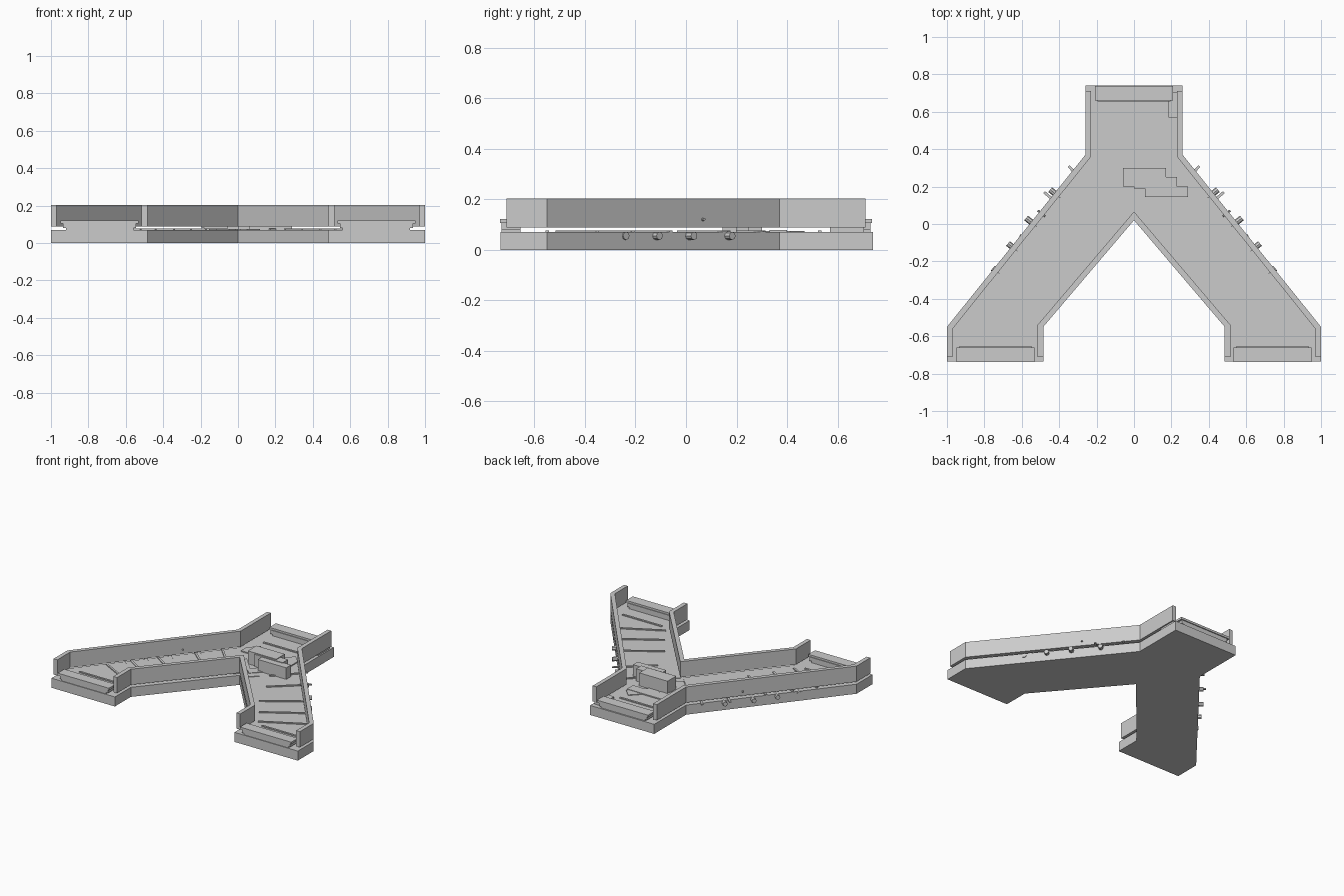
import bpy, bmesh, math
from mathutils import Vector

if "Cube" in bpy.data.objects:
    bpy.data.objects.remove(bpy.data.objects["Cube"])

BASE_TOP = 0.07


def prism(name, points, z0, z1):
    """Extrude a flat outline between two heights."""
    bm = bmesh.new()
    face = bm.faces.new([bm.verts.new((x, y, z0)) for x, y in points])
    top = bmesh.ops.extrude_face_region(bm, geom=[face])
    verts = [g for g in top["geom"] if isinstance(g, bmesh.types.BMVert)]
    bmesh.ops.translate(bm, verts=verts, vec=(0, 0, z1 - z0))
    bmesh.ops.recalc_face_normals(bm, faces=bm.faces)
    mesh = bpy.data.meshes.new(name)
    bm.to_mesh(mesh)
    bm.free()
    obj = bpy.data.objects.new(name, mesh)
    bpy.context.collection.objects.link(obj)
    return obj


def box(name, x0, x1, y0, y1, z0, z1):
    return prism(name, [(x0, y0), (x1, y0), (x1, y1), (x0, y1)], z0, z1)


def bar(name, a, b, width, z0, z1):
    """Straight bar with a given width between two floor points."""
    a, b = Vector(a), Vector(b)
    d = (b - a).normalized()
    n = Vector((-d.y, d.x)) * width / 2
    return prism(name, [a - n, b - n, b + n, a + n], z0, z1)


def flip(points):
    return [(-x, y) for x, y in points]


def wall(name, path, thick):
    """Mitred wall growing to the left of the path."""
    pts = [Vector(p) for p in path]
    dirs = [(q - p).normalized() for p, q in zip(pts, pts[1:])]
    norms = [Vector((-d.y, d.x)) for d in dirs]
    inner = []
    for i, p in enumerate(pts):
        n0, n1 = norms[max(i - 1, 0)], norms[min(i, len(norms) - 1)]
        inner.append(p + (n0 + n1) * thick / (1 + n0.dot(n1)))
    return prism(name, pts + inner[::-1], 0.088, 0.203)


def pipe(name, side, y, z, radius, out):
    """Pipe stub poking through the slanted outer face."""
    n = Vector((0.78, 0.627, 0))
    p = Vector((0.26 + (0.37 - y) * 0.804, y, z)) + n * (out - 0.04) / 2
    p.x *= side
    n.x *= side
    bpy.ops.mesh.primitive_cylinder_add(vertices=8, radius=radius, depth=out + 0.04, location=p)
    obj = bpy.context.object
    obj.name = name
    obj.rotation_euler = n.to_track_quat('Z', 'Y').to_euler()


# Forked base slab
half = [(0.26, 0.74), (0.26, 0.37), (1, -0.55), (1, -0.735), (0.485, -0.735), (0.485, -0.55)]
prism("base_slab", half + [(0, 0.02)] + flip(half)[::-1], 0, BASE_TOP)

# Parapet walls, standing just clear of the slab
outer = [(-0.26, 0.71), (-0.26, 0.37), (-1, -0.55), (-1, -0.71)]
wall("outer_wall_left", outer, 0.03)
wall("outer_wall_right", flip(outer)[::-1], 0.03)
fork = [(-0.485, -0.71), (-0.485, -0.55)]
wall("fork_wall", fork + [(0, 0.02)] + flip(fork)[::-1], 0.03)

# Threshold step with overhanging cap at each of the three ends
for name, cx, s in (("north", 0, 1), ("left", -0.74, -1), ("right", 0.74, -1)):
    ys = sorted((s * 0.655, s * 0.73))
    box(name + "_step", cx - 0.18, cx + 0.18, *ys, BASE_TOP, 0.082)
    box(name + "_step_body", cx - 0.195, cx + 0.195, *ys, 0.08, 0.108)
    ys = sorted((s * 0.66, s * 0.737))
    box(name + "_step_cap", cx - 0.208, cx + 0.208, *ys, 0.106, 0.122)

# Raised strips fanning along both arms
strips = [((-0.35, 0.31), (-0.17, 0.12)), ((-0.48, 0.17), (-0.25, -0.03)),
          ((-0.61, -0.06), (-0.34, -0.24)), ((-0.72, -0.21), (-0.44, -0.385)),
          ((-0.82, -0.35), (-0.52, -0.51)), ((-0.9, -0.55), (-0.58, -0.55))]
for i, (a, b) in enumerate(strips):
    bar(f"floor_strip_left_{i}", a, b, 0.014, BASE_TOP, 0.077)
    bar(f"floor_strip_right_{i}", *flip((a, b)), 0.014, BASE_TOP, 0.077)
bar("floor_strip_north", (-0.165, 0.53), (0.165, 0.53), 0.014, BASE_TOP, 0.077)

# Low paving plates at the junction
box("junction_plate", -0.208, 0.2, 0.33, 0.4, BASE_TOP, 0.078)
for s, side in ((-1, "left"), (1, "right")):
    bar(f"slanted_plate_{side}", (s * 0.17, 0.44), (s * 0.02, 0.29), 0.08, BASE_TOP, 0.075)
    bar(f"lower_plate_{side}", (s * 0.13, 0.23), (s * 0.01, 0.10), 0.07, BASE_TOP, 0.075)
    bar(f"corner_plate_{side}", (s * 0.10, 0.10), (s * 0.03, 0.03), 0.05, BASE_TOP, 0.074)

# Staggered blocks in the middle
for i, (x, y0, y1, top) in enumerate(((-0.06, 0.2, 0.3, 0.165), (0, 0.19, 0.25, 0.16),
                                      (0.06, 0.145, 0.2, 0.155))):
    box(f"stair_block_{i}", x, x + 0.23, y0, y1, BASE_TOP, top)

# Filler under the north-east wall end
box("wall_filler", 0.185, 0.25, 0.57, 0.705, BASE_TOP, 0.09)

# Drain pipes and wall studs on both slanted outer faces
for side, label in ((-1, "left"), (1, "right")):
    for i, (y, out) in enumerate(((0.165, 0.03), (0.01, 0.035), (-0.12, 0.025), (-0.24, 0.006))):
        pipe(f"drain_pipe_{label}_{i}", side, y, 0.055, 0.016, out)
    pipe(f"wall_stud_{label}", side, 0.065, 0.12, 0.006, 0.012)
